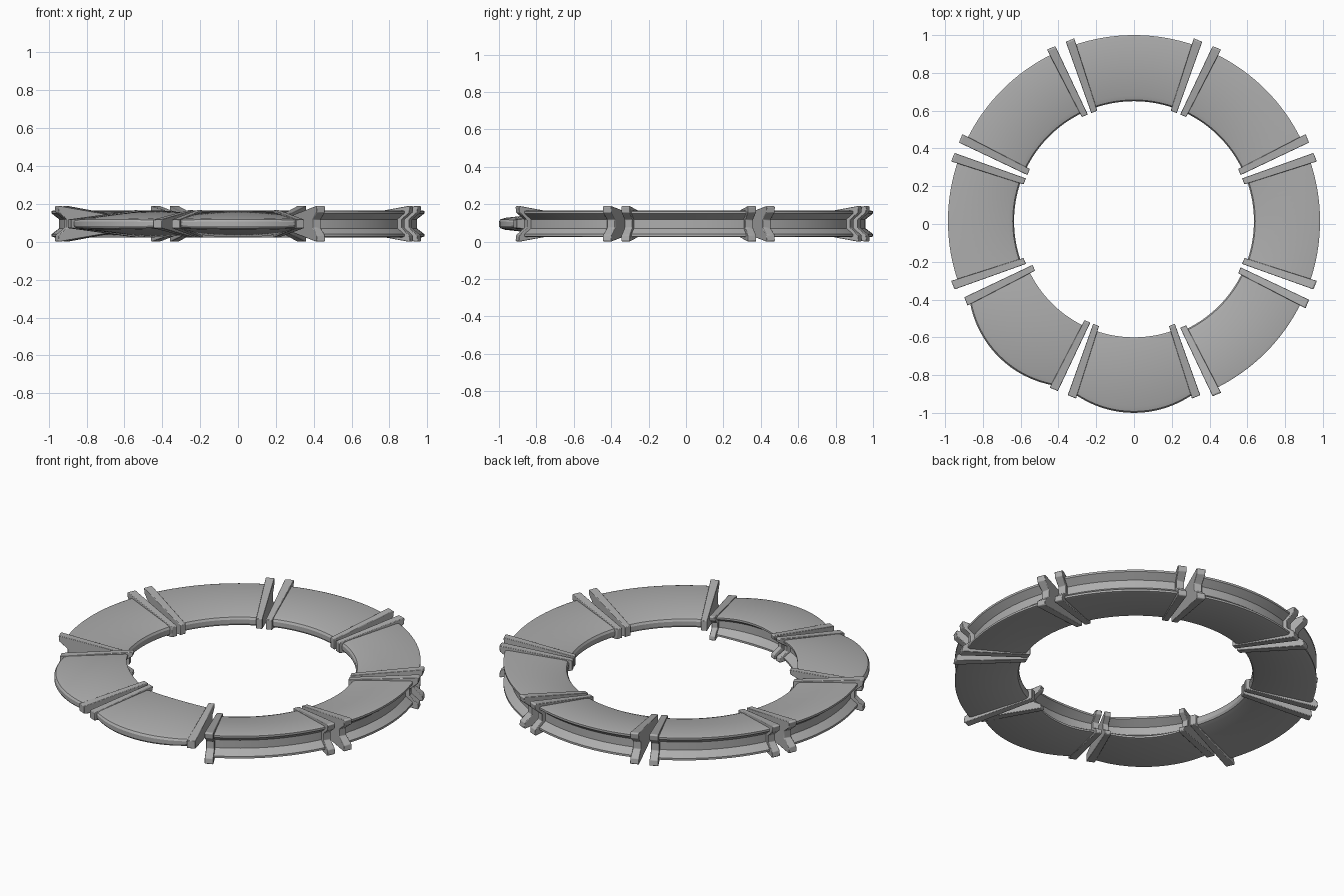
import bpy, bmesh
from math import radians, asin, sin, cos
from mathutils import Vector

MID_Z, CENTRE_Y = 0.095, 0.015
FLIP = 1.6            # radial mirror sum for the reversed segments
HALF = radians(22.5)
STEPS = 16

cube = bpy.data.objects.get("Cube")
if cube:
    bpy.data.objects.remove(cube)

grey = bpy.data.materials.new("plain_grey")
grey.use_nodes = True
colour = (0.42, 0.42, 0.42, 1)
grey.diffuse_color = colour
grey.node_tree.nodes["Principled BSDF"].inputs["Base Color"].default_value = colour


def closed(upper):
    """Mirror an upper half profile (radius, height) into a closed loop."""
    return upper + [(r, -z) for r, z in reversed(upper)]


# Half profiles, from the inner edge over the top to the outer notch
BODY = closed([(0.635, 0.012), (0.642, 0.024), (0.665, 0.032), (0.973, 0.071),
               (0.985, 0.067), (0.985, 0.055), (0.945, 0.024)])
PLATE = closed([(0.615, 0.03), (1.008, 0.095), (1.016, 0.09),
                (1.012, 0.06), (0.965, 0.022)])


def gap(r):
    return 0.009 + (r - 0.6) * 0.05


def plate_back(r):
    return 0.043 + (r - 0.6) * 0.085


def make_object(name, rings, angle):
    """Skin a row of matching loops, cap both ends and turn into place."""
    bm = bmesh.new()
    loops = [[bm.verts.new(p) for p in ring] for ring in rings]
    n = len(loops[0])
    for a, b in zip(loops, loops[1:]):
        for i in range(n):
            j = (i + 1) % n
            bm.faces.new((a[i], a[j], b[j], b[i]))
    bm.faces.new(loops[0])
    bm.faces.new(loops[-1])
    bmesh.ops.recalc_face_normals(bm, faces=bm.faces)
    mesh = bpy.data.meshes.new(name)
    bm.to_mesh(mesh)
    bm.free()
    mesh.materials.append(grey)
    obj = bpy.data.objects.new(name, mesh)
    bpy.context.collection.objects.link(obj)
    obj.location = (0, CENTRE_Y, MID_Z)
    obj.rotation_euler.z = angle
    return obj


def body_rings(flipped):
    """Sweep the grooved section along the arc between two end plates."""
    rings = []
    for s in range(STEPS + 1):
        t = 2 * s / STEPS - 1
        bulge = 1 - t * t
        ring = []
        for r, z in BODY:
            if flipped:
                r = FLIP - r
                z *= 0.78 + 0.22 * bulge
            limit = HALF - asin((gap(r) + plate_back(r)) / 2 / r)
            if flipped:
                r += 0.05 * bulge * max(0, r - 0.615) / 0.35
            ring.append(Vector((r * cos(t * limit), r * sin(t * limit), z)))
        rings.append(ring)
    return rings


def plate_rings(side, flipped):
    """Wedge-shaped end plate lying beside the gap line."""
    rings = []
    for offset in (gap, plate_back):
        ring = []
        for r, z in PLATE:
            if flipped:
                r, z = FLIP - r, z * 0.76
            d = offset(r)
            x = r * cos(HALF) + d * sin(HALF)
            y = r * sin(HALF) - d * cos(HALF)
            ring.append(Vector((x, side * y, z)))
        rings.append(ring)
    return rings


bpy.ops.object.select_all(action='DESELECT')
PLACES = ["left", "back_left", "back", "back_right",
          "right", "front_right", "front", "front_left"]
for i, place in enumerate(PLACES):
    angle = radians(45 * i)
    flipped = place in ("front", "front_right")
    parts = [make_object(place + "_segment", body_rings(flipped), angle)]
    for side, label in ((-1, "first"), (1, "second")):
        plate = make_object(f"{place}_{label}_end_plate",
                            plate_rings(side, flipped), angle)
        bevel = plate.modifiers.new("soft_edges", 'BEVEL')
        bevel.width = 0.003
        bevel.segments = 2
        parts.append(plate)
    for obj in parts:
        obj.select_set(True)
        bpy.context.view_layer.objects.active = obj

bpy.ops.object.shade_smooth_by_angle(angle=radians(30))
